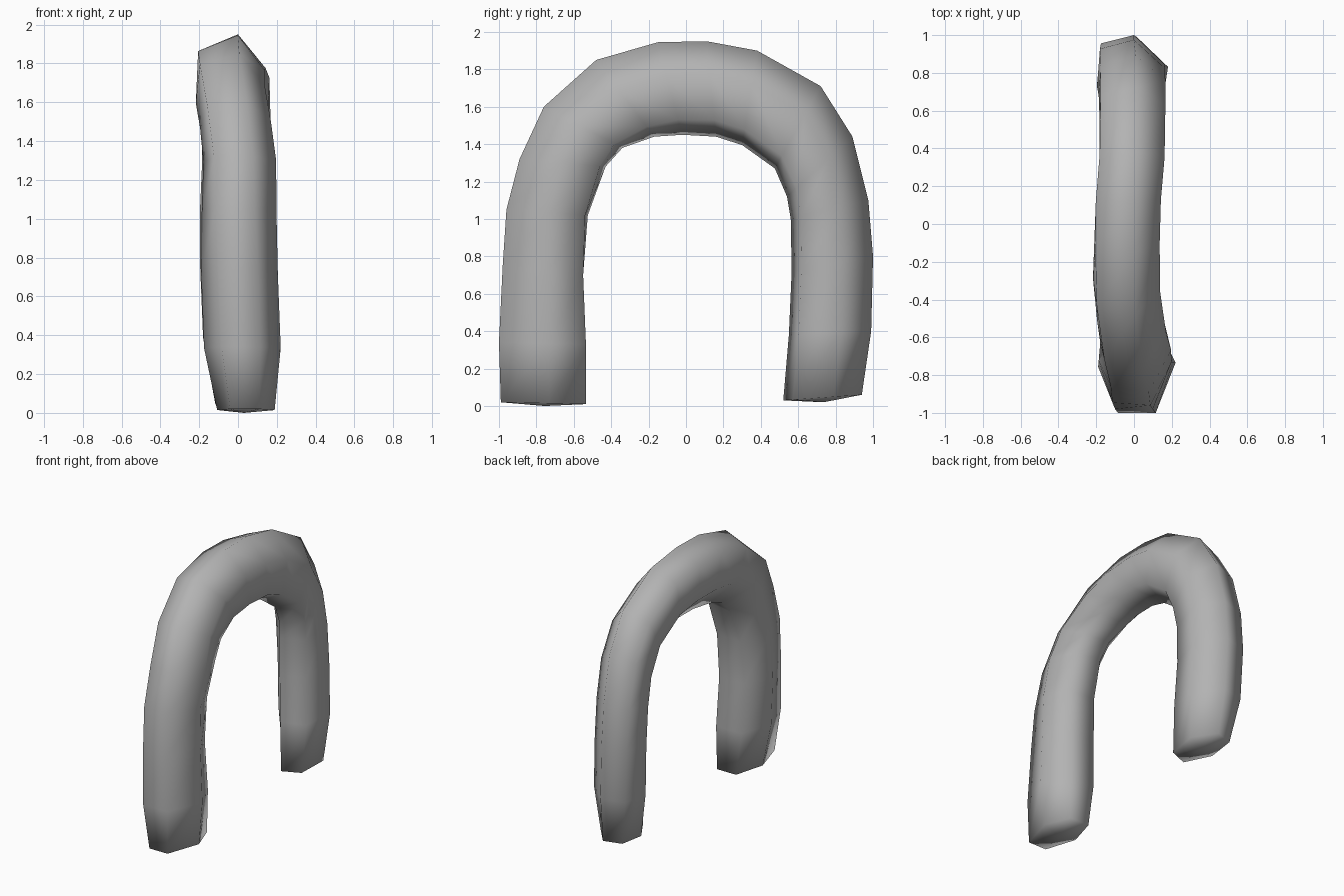
import bpy, bmesh

# Outer and inner edge of the arch, as (outer y, outer z, inner y, inner z, sideways shift)
stations = [
    (-0.99, 0.02, -0.535, 0.01, 0.035), (-1.00, 0.34, -0.535, 0.33, 0.015),
    (-0.98, 0.75, -0.55, 0.70, 0.0), (-0.96, 1.05, -0.525, 1.02, 0.005),
    (-0.89, 1.32, -0.43, 1.28, 0.015), (-0.76, 1.60, -0.34, 1.38, 0.0),
    (-0.48, 1.85, -0.17, 1.44, -0.02), (-0.15, 1.945, -0.02, 1.45, -0.01),
    (0.11, 1.95, 0.16, 1.44, 0.0), (0.38, 1.90, 0.30, 1.395, 0.015),
    (0.72, 1.71, 0.475, 1.27, 0.015), (0.89, 1.44, 0.54, 1.12, 0.01),
    (0.975, 1.10, 0.56, 1.00, 0.0), (1.00, 0.80, 0.565, 0.72, 0.0),
    (0.99, 0.40, 0.55, 0.38, 0.015), (0.94, 0.06, 0.52, 0.03, 0.03),
]

# Six-sided cross-sections (x, inner 0 to outer 1); the section turns along the arch
front = [(-0.10, 1), (0.10, 1), (0.205, 0.43), (0.11, 0), (-0.10, 0), (-0.19, 0.48)]
crown = [(-0.205, 0.82), (0.0, 1), (0.14, 0.66), (0.14, 0.18), (-0.03, 0), (-0.20, 0.34)]
back = [(-0.175, 0.9), (0.0, 1), (0.165, 0.64), (0.13, 0.12), (-0.05, 0), (-0.195, 0.42)]


def section(t):
    a, b, f = (front, crown, t * 2) if t < 0.5 else (crown, back, t * 2 - 1)
    return [(p[0] + (q[0] - p[0]) * f, p[1] + (q[1] - p[1]) * f) for p, q in zip(a, b)]


# Arch tube
bm = bmesh.new()
rings = []
last = len(stations) - 1
for i, (oy, oz, iy, iz, shift) in enumerate(stations):
    t = min(max((i - 2) / (last - 4), 0), 1)
    width = 0.75 if i in (0, last) else 1.0
    rings.append([bm.verts.new((x * width + shift, iy + (oy - iy) * u, iz + (oz - iz) * u))
                  for x, u in section(t)])
for r, s in zip(rings, rings[1:]):
    for k in range(6):
        n = (k + 1) % 6
        bm.faces.new((r[k], r[n], s[n], s[k]))

# Slightly pointed feet
for ring, z in ((rings[0], 0.0), (rings[-1], 0.02)):
    tip = bm.verts.new((0.03, sum(v.co.y for v in ring) / 6, z))
    for k in range(6):
        bm.faces.new((ring[k], ring[(k + 1) % 6], tip))

bmesh.ops.recalc_face_normals(bm, faces=bm.faces)
for f in bm.faces:
    f.smooth = True
mesh = bpy.data.meshes.new("arch_handle")
bm.to_mesh(mesh)
bm.free()
arch = bpy.data.objects.new("arch_handle", mesh)
bpy.context.collection.objects.link(arch)

# Dark grey finish
grey = bpy.data.materials.new("dark_grey")
grey.diffuse_color = (0.45, 0.45, 0.45, 1)
mesh.materials.append(grey)
